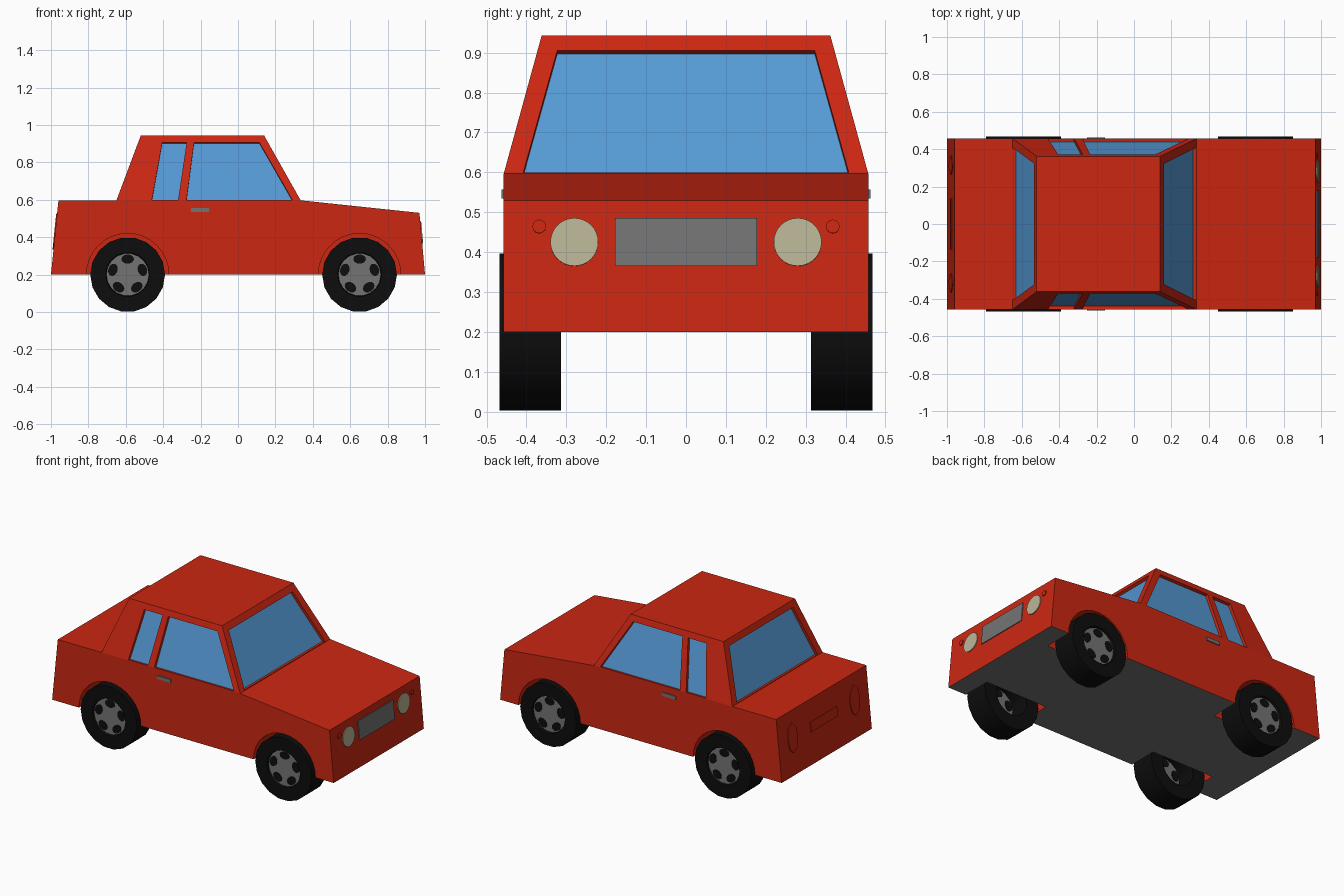
import bpy, bmesh, math
from mathutils import Vector

cube = bpy.data.objects.get("Cube")
if cube:
    bpy.data.objects.remove(cube, do_unlink=True)


def material(name, rgb):
    m = bpy.data.materials.new(name)
    m.use_nodes = True
    m.diffuse_color = (*rgb, 1)
    m.node_tree.nodes["Principled BSDF"].inputs["Base Color"].default_value = (*rgb, 1)
    return m


RED = material("red paint", (0.6, 0.02, 0.006))
GLASS = material("blue glass", (0.09, 0.32, 0.66))
GREY = material("grey metal", (0.175, 0.175, 0.175))
CREAM = material("cream lamp", (0.5, 0.47, 0.31))
BLACK = material("black rubber", (0.004, 0.004, 0.004))


def finish(name, bm, mats):
    bmesh.ops.recalc_face_normals(bm, faces=bm.faces)
    mesh = bpy.data.meshes.new(name)
    bm.to_mesh(mesh)
    bm.free()
    for m in mats:
        mesh.materials.append(m)
    ob = bpy.data.objects.new(name, mesh)
    bpy.context.collection.objects.link(ob)
    return ob


def loft(bm, a, b, start_index=0):
    """Closed solid between two outlines with equal point counts."""
    va = [bm.verts.new(p) for p in a]
    vb = [bm.verts.new(p) for p in b]
    bm.faces.new(va).material_index = start_index
    bm.faces.new(vb)
    n = len(va)
    for i in range(n):
        j = (i + 1) % n
        bm.faces.new((va[i], va[j], vb[j], vb[i]))


def plate(name, points, normal, mat, height=0.005):
    bm = bmesh.new()
    n = Vector(normal).normalized()
    loft(bm, [p - n * 0.005 for p in points], [p + n * height for p in points])
    return finish(name, bm, [mat])


def cut(ob, bm):
    """Subtract the solids in bm, keeping their material indices."""
    cutter = finish("cutter", bm, list(ob.data.materials))
    cutter.hide_render = True
    mod = ob.modifiers.new("cut", 'BOOLEAN')
    mod.operation, mod.solver, mod.object = 'DIFFERENCE', 'EXACT', cutter
    bpy.context.view_layer.objects.active = ob
    bpy.ops.object.modifier_apply(modifier=mod.name)
    bpy.data.objects.remove(cutter, do_unlink=True)


def circle(r, n, cx=0, cy=0, ry=None):
    return [(cx + r * math.cos(math.tau * i / n),
             cy + (ry or r) * math.sin(math.tau * i / n)) for i in range(n)]


HALF = 0.457
AXLES = {"rear": -0.59, "front": 0.65}

# Lower body with a grey floor
side = [(-1, 0.2), (-0.96, 0.597), (0.335, 0.597), (0.97, 0.53), (1, 0.2)]
bm = bmesh.new()
loft(bm, [(x, -HALF, z) for x, z in side], [(x, HALF, z) for x, z in side])
bm.normal_update()
for f in bm.faces:
    if all(v.co.z < 0.21 for v in f.verts):
        f.material_index = 1
body = finish("body", bm, [RED, GREY])

# Wheel arches
bm = bmesh.new()
for x in AXLES.values():
    for s in (-1, 1):
        ring = circle(0.22, 32, x, 0.2)
        loft(bm, [(px, s * 0.27, pz) for px, pz in ring], [(px, s * 0.6, pz) for px, pz in ring])
cut(body, bm)

# Cabin with sloping sides
BASE, TOP = 0.597, 0.943
BACK, FRONT, ROOF_BACK, ROOF_FRONT, ROOF_HALF = -0.65, 0.335, -0.52, 0.14, 0.362


def rectangle(x0, x1, h, z):
    return [(x0, -h, z), (x1, -h, z), (x1, h, z), (x0, h, z)]


bm = bmesh.new()
loft(bm, rectangle(BACK, FRONT, HALF, BASE), rectangle(ROOF_BACK, ROOF_FRONT, ROOF_HALF, TOP))
cabin = finish("cabin", bm, [RED, GLASS])


def slope(low, high, z):
    return low + (high - low) * (z - BASE) / (TOP - BASE)


# Recessed windows
bm = bmesh.new()


def window(points, normal):
    n = Vector(normal).normalized()
    loft(bm, [p - n * 0.018 for p in points], [p + n * 0.04 for p in points], 1)


SILL, HEAD = 0.6, 0.905
rise = TOP - BASE
side_windows = [
    [(-0.275, SILL), (0.29, SILL), (0.115, HEAD), (-0.235, HEAD)],
    [(-0.46, SILL), (-0.32, SILL), (-0.275, HEAD), (-0.405, HEAD)],
]
for s in (-1, 1):
    for outline in side_windows:
        window([Vector((x, s * slope(HALF, ROOF_HALF, z), z)) for x, z in outline],
               (0, s * rise, HALF - ROOF_HALF))
screen = [(-0.408, SILL), (0.408, SILL), (0.323, HEAD), (-0.323, HEAD)]
for low, high, s in ((FRONT, ROOF_FRONT, 1), (BACK, ROOF_BACK, -1)):
    window([Vector((slope(low, high, z), y, z)) for y, z in screen],
           (s * rise, 0, abs(low - high)))
cut(cabin, bm)


# Details on the nose and tail
def nose(outline):
    return [Vector((1 - 0.03 * (z - 0.2) / 0.33, y, z)) for y, z in outline]


def tail(outline):
    return [Vector((-1 + 0.04 * (z - 0.2) / 0.397, y, z)) for y, z in outline]


def box(w, z0, z1):
    return [(-w, z0), (w, z0), (w, z1), (-w, z1)]


NOSE_N, TAIL_N = (0.33, 0, 0.03), (-0.397, 0, 0.04)
plate("grille", nose(box(0.178, 0.365, 0.485)), NOSE_N, GREY)
plate("rear_plate", tail(box(0.135, 0.4, 0.46)), TAIL_N, RED)
for s, label in ((1, "left"), (-1, "right")):
    plate(label + "_headlight", nose(circle(0.06, 32, s * 0.28, 0.425)), NOSE_N, CREAM)
    plate(label + "_indicator", nose(circle(0.017, 16, s * 0.368, 0.464)), NOSE_N, RED)
    plate(label + "_tail_light", tail(circle(0.05, 8, s * 0.315, 0.43, 0.095)), TAIL_N, RED)
    handle = [Vector((x, s * HALF, z)) for x, z in
              ((-0.25, 0.535), (-0.155, 0.535), (-0.155, 0.557), (-0.25, 0.557))]
    plate(label + "_door_handle", handle, (0, s, 0), GREY, 0.006)


# Wheels
def lathe(name, profile, n, x, s, mat):
    """Revolve a closed (radius, y) profile about a wheel axle."""
    bm = bmesh.new()
    rings = [[bm.verts.new((x + px, s * y, 0.2 + pz)) for px, pz in circle(r, n)]
             for r, y in profile]
    for a, b in zip(rings, rings[1:] + rings[:1]):
        for i in range(n):
            j = (i + 1) % n
            bm.faces.new((a[i], a[j], b[j], b[i]))
    ob = finish(name, bm, [mat])
    bpy.ops.object.select_all(action='DESELECT')
    ob.select_set(True)
    bpy.context.view_layer.objects.active = ob
    bpy.ops.object.shade_smooth_by_angle(angle=math.radians(30))


tyre = [(0.2, 0.313), (0.2, 0.468), (0.118, 0.468), (0.112, 0.45), (0.112, 0.313)]
for end, x in AXLES.items():
    for s, label in ((1, "left"), (-1, "right")):
        name = end + "_" + label
        lathe(name + "_tyre", tyre, 18, x, s, BLACK)
        # Rim disc with five dark openings
        bm = bmesh.new()
        disc = circle(0.115, 18, x, 0.2)
        loft(bm, [(px, s * 0.435, pz) for px, pz in disc], [(px, s * 0.455, pz) for px, pz in disc])
        finish(name + "_rim", bm, [GREY])
        bm = bmesh.new()
        for k in range(5):
            a = math.pi / 2 + math.tau * k / 5
            ca, sa = math.cos(a), math.sin(a)
            hole = [(x + ca * u - sa * v, 0.2 + sa * u + ca * v)
                    for u, v in circle(0.025, 12, 0.083, 0, 0.034)]
            loft(bm, [(px, s * 0.432, pz) for px, pz in hole], [(px, s * 0.458, pz) for px, pz in hole])
        finish(name + "_rim_openings", bm, [BLACK])
